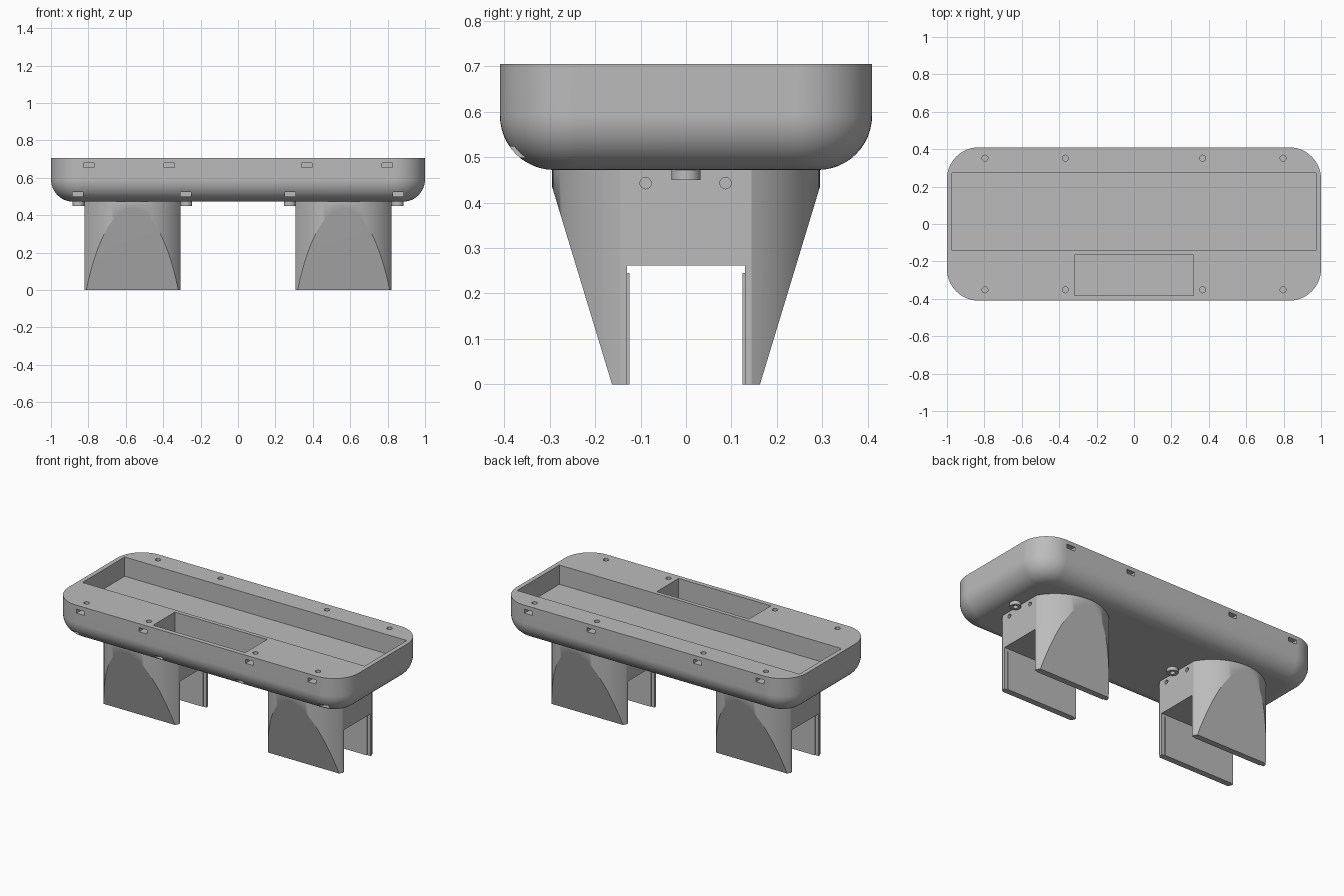
import bpy, bmesh, math
from mathutils import Vector

cube = bpy.data.objects.get("Cube")
if cube:
    bpy.data.objects.remove(cube, do_unlink=True)

grey = bpy.data.materials.new("plain_grey")
grey.use_nodes = True
colour = (0.5, 0.5, 0.5, 1)
grey.diffuse_color = colour
grey.node_tree.nodes["Principled BSDF"].inputs["Base Color"].default_value = colour


def loft(name, rings):
    """Closed solid skinned through a list of matching point rings."""
    bm = bmesh.new()
    loops = [[bm.verts.new(p) for p in ring] for ring in rings]
    n = len(loops[0])
    for a, b in zip(loops, loops[1:]):
        for i in range(n):
            j = (i + 1) % n
            bm.faces.new((a[i], a[j], b[j], b[i]))
    bm.faces.new(loops[0][::-1])
    bm.faces.new(loops[-1])
    bmesh.ops.recalc_face_normals(bm, faces=bm.faces)
    mesh = bpy.data.meshes.new(name)
    bm.to_mesh(mesh)
    bm.free()
    mesh.materials.append(grey)
    obj = bpy.data.objects.new(name, mesh)
    bpy.context.collection.objects.link(obj)
    return obj


def box(name, x0, x1, y0, y1, z0, z1):
    return loft(name, [[(x0, y0, z), (x1, y0, z), (x1, y1, z), (x0, y1, z)]
                       for z in (z0, z1)])


def rod(name, start, axis, radius, length, sides=32):
    start, axis = Vector(start), Vector(axis)
    u = axis.orthogonal().normalized()
    v = axis.cross(u)
    angles = [2 * math.pi * i / sides for i in range(sides)]
    return loft(name, [[start + axis * d + radius * (u * math.cos(a) + v * math.sin(a))
                        for a in angles] for d in (0, length)])


def select(obj):
    bpy.ops.object.select_all(action="DESELECT")
    obj.select_set(True)
    bpy.context.view_layer.objects.active = obj


def boolean(obj, cutters, operation="DIFFERENCE"):
    select(obj)
    for cutter in cutters:
        mod = obj.modifiers.new("cut", "BOOLEAN")
        mod.object, mod.operation, mod.solver = cutter, operation, "EXACT"
        bpy.ops.object.modifier_apply(modifier=mod.name)
        bpy.data.objects.remove(cutter, do_unlink=True)


def smooth(obj):
    select(obj)
    bpy.ops.object.shade_smooth_by_angle(angle=math.radians(24))
    mod = obj.modifiers.new("even_normals", "WEIGHTED_NORMAL")
    mod.keep_sharp = True


# Body: rounded tray with a filleted underside
TOP, BOTTOM, FILLET, CORNER = 0.705, 0.472, 0.12, 0.17


def rounded_rect(inset, z, steps=14):
    r = CORNER - inset
    points = []
    for k, (sx, sy) in enumerate(((1, 1), (-1, 1), (-1, -1), (1, -1))):
        for i in range(steps + 1):
            a = math.pi / 2 * (k + i / steps)
            points.append((sx * (1 - CORNER) + r * math.cos(a),
                           sy * (0.41 - CORNER) + r * math.sin(a), z))
    return points


rings = []
for i in range(13):
    t = math.pi / 2 * (1 - i / 12)
    rings.append(rounded_rect(FILLET * (1 - math.cos(t)),
                              BOTTOM + FILLET * (1 - math.sin(t))))
rings.append(rounded_rect(0, TOP))
body = loft("body", rings)

# Open compartments in the top
cutters = [box("large_pocket", -0.972, 0.972, -0.142, 0.273, 0.585, 0.8),
           box("small_pocket", -0.318, 0.318, -0.381, -0.167, 0.53, 0.8)]
# Screw holes with nut slots along the two long sides
for x in (-0.797, -0.367, 0.367, 0.797):
    for side in (-1, 1):
        cutters.append(rod("screw_hole", (x, side * 0.352, 0.63), (0, 0, 1), 0.016, 0.2, 24))
        y0, y1 = sorted((side * 0.325, side * 0.5))
        cutters.append(box("nut_slot", x - 0.028, x + 0.028, y0, y1, 0.655, 0.68))
# Lower slots on the front
for x in (-0.857, -0.279, 0.279, 0.857):
    cutters.append(box("lower_slot", x - 0.028, x + 0.028, -0.5, -0.3, 0.499, 0.524))
boolean(body, cutters)
smooth(body)

# Legs: flat-sided round columns, tapered front and back, with a straddling gap
HALF, RADIUS, GAP, GAP_TOP = 0.257, 0.295, 0.130, 0.262
edge = math.acos(HALF / RADIUS)
arc = [edge + (math.pi - 2 * edge) * i / 32 for i in range(33)]
plan = [(RADIUS * math.cos(a), RADIUS * math.sin(a)) for a in arc]
plan += [(-x, -y) for x, y in plan]
half_taper = [(GAP, GAP_TOP), (GAP, -0.01), (0.16, -0.01), (0.3117, 0.49)]
taper = half_taper + [(-y, z) for y, z in reversed(half_taper)]

for label, cx in (("right", -0.565), ("left", 0.565)):
    leg = loft(label + "_leg", [[(cx + x, y, z) for x, y in plan] for z in (0, 0.478)])
    wedge = loft("taper", [[(cx + x, y, z) for y, z in taper] for x in (-0.4, 0.4)])
    boolean(leg, [wedge], "INTERSECT")
    holes = []
    for side in (-1, 1):
        for y in (-0.089, 0.087):
            holes.append(rod("side_hole", (cx + side * 0.18, y, 0.443),
                             (side, 0, 0), 0.0125, 0.2, 24))
    boolean(leg, holes)
    smooth(leg)

    for side, end in ((-1, "front"), (1, "back")):
        # Raised pad on the inner face of the gap
        y0, y1 = sorted((side * 0.125, side * 0.135))
        box(f"{label}_{end}_pad", cx - 0.235, cx + 0.235, y0, y1, 0, 0.245)
    for side, end in ((-1, "right"), (1, "left")):
        # Small eyelet under the body beside the leg
        x = cx + side * 0.288
        eyelet = rod(f"{label}_leg_{end}_eyelet", (x, 0, 0.45), (0, 0, 1), 0.032, 0.024)
        boolean(eyelet, [rod("eyelet_hole", (x, 0, 0.4), (0, 0, 1), 0.015, 0.2)])
        smooth(eyelet)
